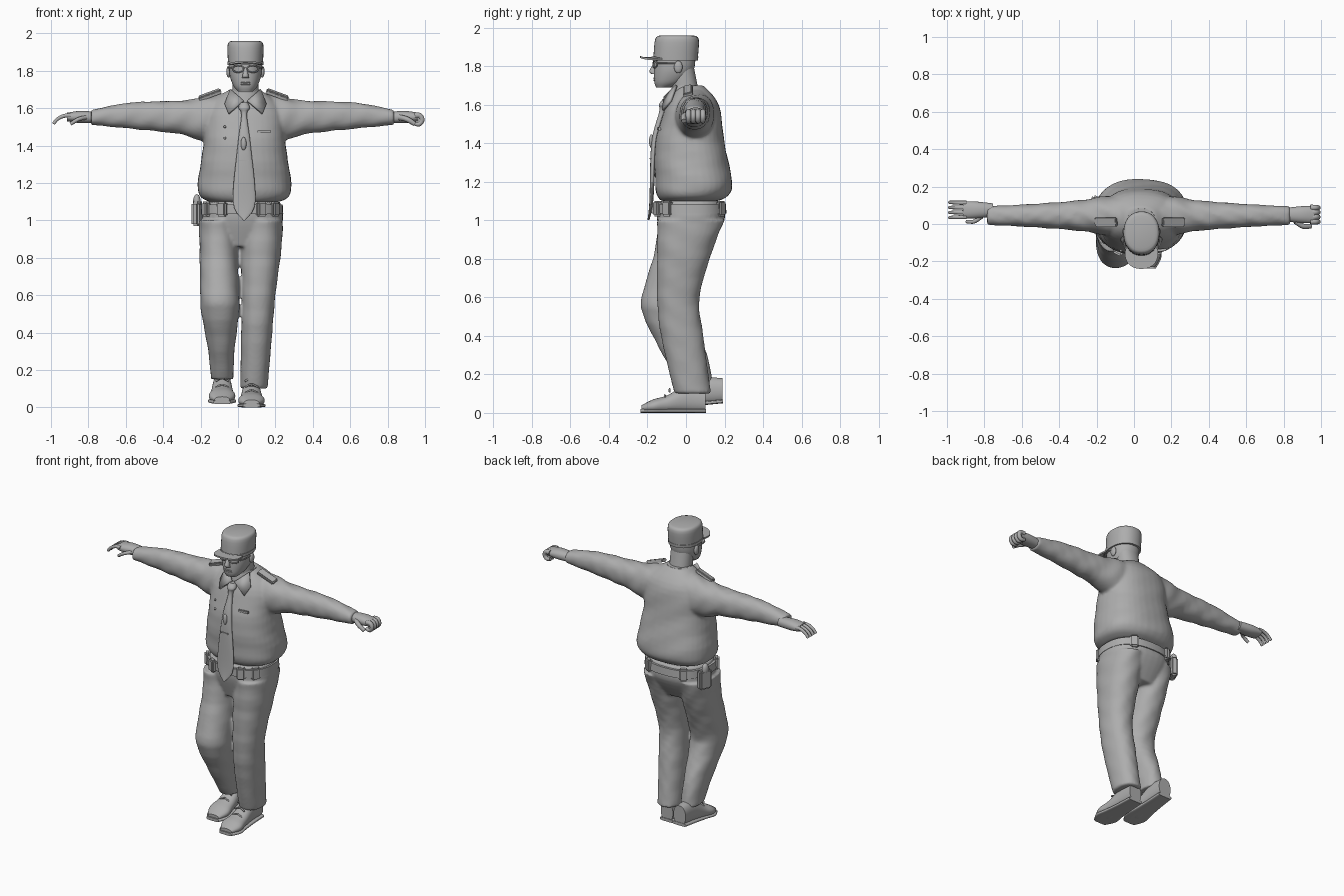
import bpy, bmesh, math
from mathutils import Vector

cube = bpy.data.objects.get("Cube")
if cube:
    bpy.data.objects.remove(cube)

grey = bpy.data.materials.new("plain grey")
grey.use_nodes = True
colour = (.42, .42, .42, 1)
grey.diffuse_color = colour
grey.node_tree.nodes["Principled BSDF"].inputs["Base Color"].default_value = colour

SIDES = (("left", 1), ("right", -1))
HEAD_X = .04      # centre line of head, cap and collar
ARM_X = .025      # centre line between the two hands


def finish(name, bm):
    """Turn a bmesh into a smooth shaded object with sharp creases kept."""
    bmesh.ops.recalc_face_normals(bm, faces=bm.faces)
    mesh = bpy.data.meshes.new(name)
    bm.to_mesh(mesh)
    bm.free()
    mesh.shade_smooth()
    mesh.set_sharp_from_angle(angle=math.radians(45))
    mesh.materials.append(grey)
    obj = bpy.data.objects.new(name, mesh)
    bpy.context.collection.objects.link(obj)
    return obj


def spline(rows, steps=5):
    """Catmull-Rom curve through rows of numbers."""
    rows = [Vector(row) for row in rows]
    padded = [rows[0]] + rows + [rows[-1]]
    result = []
    for before, start, end, after in zip(padded, padded[1:], padded[2:], padded[3:]):
        leave, arrive = (end - before) / 2, (after - start) / 2
        for step in range(steps):
            t = step / steps
            ease = t * t * (3 - 2 * t)
            result.append(start.lerp(end, ease) + leave * t * (1 - t) ** 2 - arrive * t * t * (1 - t))
    return result + [rows[-1]]


def loft(bm, axis, rows, mid, lean=0, power=2.2, folds=0, segments=36):
    """Each row: position on the axis, half width about mid, then low and high of the last axis."""
    rings = []
    for t, half, low, high in spline(rows):
        ring = []
        for k in range(segments):
            angle = math.tau * k / segments
            c, s = math.cos(angle), math.sin(angle)
            swell = 1 + folds * math.sin(45 * t + 2 * math.sin(2 * angle) + 3 * c)
            a = mid + lean * t + half * swell * math.copysign(abs(c) ** (2 / power), c)
            b = (low + high) / 2 + (high - low) / 2 * swell * math.copysign(abs(s) ** (2 / power), s)
            place = {"x": (t, a, b), "y": (a, t, b), "z": (a, b, t)}[axis]
            ring.append(bm.verts.new(place))
        rings.append(ring)
    for lower, upper in zip(rings, rings[1:]):
        for k in range(segments):
            bm.faces.new((lower[k - 1], lower[k], upper[k], upper[k - 1]))
    bm.faces.new(rings[0])
    bm.faces.new(rings[-1])


def solid(name, axis, rows, mid, **options):
    bm = bmesh.new()
    loft(bm, axis, rows, mid, **options)
    return finish(name, bm)


def fuse(obj):
    """Merge overlapping volumes into one soft cloth surface."""
    merge = obj.modifiers.new("merge", "REMESH")
    merge.mode, merge.voxel_size, merge.use_smooth_shade = "VOXEL", .009, True
    soften = obj.modifiers.new("soften", "SMOOTH")
    soften.factor, soften.iterations = .5, 5


def box(name, location, size, rotation=(0, 0, 0)):
    bm = bmesh.new()
    bmesh.ops.create_cube(bm, size=1)
    bmesh.ops.scale(bm, vec=size, verts=bm.verts)
    bmesh.ops.bevel(bm, geom=bm.edges[:], offset=min(size) / 4, segments=2, affect="EDGES")
    obj = finish(name, bm)
    obj.location, obj.rotation_euler = location, rotation


def ball(name, location, size):
    bm = bmesh.new()
    bmesh.ops.create_uvsphere(bm, u_segments=20, v_segments=12, radius=1)
    bmesh.ops.scale(bm, vec=size, verts=bm.verts)
    finish(name, bm).location = location


def tube(name, points, radius, tip=1, closed=False):
    """Round tube along points, tapering towards the tip."""
    curve = bpy.data.curves.new(name, "CURVE")
    curve.dimensions, curve.bevel_depth, curve.bevel_resolution = "3D", radius, 3
    curve.use_fill_caps = True
    path = points if closed else spline(points)
    line = curve.splines.new("POLY")
    line.points.add(len(path) - 1)
    line.use_cyclic_u = closed
    for i, (point, position) in enumerate(zip(line.points, path)):
        point.co = (*position, 1)
        point.radius = 1 + (tip - 1) * i / len(path)
    helper = bpy.data.objects.new(name, curve)
    bm = bmesh.new()
    bm.from_mesh(bpy.data.meshes.new_from_object(helper))
    bpy.data.objects.remove(helper)
    finish(name, bm)


# Jacket: torso and mirrored sleeves in one surface
jacket = bmesh.new()
loft(jacket, "z", [(1.1, .19, -.13, .17), (1.13, .24, -.15, .22), (1.2, .25, -.16, .24), (1.4, .22, -.16, .2),
                   (1.6, .2, -.1, .17), (1.7, .08, -.04, .09)], .035, power=2.4, folds=.008)
sleeve = [(.05, .11, 1.42, 1.69), (.2, .1, 1.42, 1.66), (.33, .08, 1.46, 1.64), (.6, .06, 1.49, 1.63),
          (.81, .05, 1.51, 1.59)]
for side, sign in SIDES:
    loft(jacket, "x", [(ARM_X + sign * reach, *rest) for reach, *rest in sleeve], .045, folds=.03)
fuse(finish("jacket", jacket))

# Trousers: hips, straight left leg and bent right leg
trousers = bmesh.new()
loft(trousers, "z", [(1.1, .2, -.15, .19), (1, .215, -.15, .2), (.86, .16, -.11, .12)], .025, power=2.4)
loft(trousers, "z", [(1, .11, -.15, .2), (.85, .11, -.15, .14), (.6, .09, -.15, .07), (.4, .083, -.13, .09),
                     (.1, .073, -.06, .13)], .08, lean=.05, folds=.015)
loft(trousers, "z", [(1, .1, -.15, .18), (.85, .1, -.16, .13), (.6, .105, -.23, .03), (.5, .1, -.22, .03),
                     (.3, .07, -.12, .11), (.15, .06, -.03, .14)], -.08, lean=-.03, folds=.015)
fuse(finish("trousers", trousers))

# Shoes with soles and laces
last = [(-.23, .04, .01, .04), (-.17, .07, 0, .07), (-.1, .06, 0, .09), (0, .05, 0, .14), (.1, .045, 0, .13)]
for side, mid, shift, pitch in (("left", .072, 0, 0), ("right", -.085, .09, .1)):
    def lift(y):
        return (pitch * (y + .4)) if pitch else 0
    solid(side + "_shoe", "y", [(y + shift, half, low + lift(y), high + lift(y)) for y, half, low, high in last], mid)
    solid(side + "_sole", "y", [(y * 1.03 + shift, half + .005, lift(y), .02 + lift(y)) for y, half, *rest in last],
          mid, power=4)
    for i in range(4):
        y = -.11 + i * .025
        top = .25 + 1.5 * y / 1.2 - .02 + lift(y)
        ends = [(mid + across * .035, y + shift, top - abs(across) * .015) for across in (-1, 0, 1)]
        tube(side + "_lace", ends, .005)

# Neck, head and face
solid("neck", "z", [(1.6, .07, -.07, .08), (1.8, .07, -.08, .04)], HEAD_X)
solid("head", "z", [(1.69, .04, -.155, -.08), (1.72, .065, -.165, -.01), (1.78, .085, -.165, .04),
                    (1.86, .088, -.16, .05)], HEAD_X)
solid("nose", "z", [(1.76, .018, -.18, -.15), (1.775, .016, -.19, -.15), (1.82, .007, -.165, -.15)], HEAD_X)
for lip, height in (("upper_lip", 1.737), ("lower_lip", 1.727)):
    ball(lip, (HEAD_X, -.157, height), (.028, .013, .005))

# Ears, brows and glasses
for side, sign in SIDES:
    ball(side + "_ear", (HEAD_X + sign * .09, -.04, 1.795), (.012, .022, .032))
    eye = HEAD_X + sign * .04
    ball(side + "_brow", (eye, -.153, 1.832), (.025, .012, .005))
    rim = []
    for k in range(20):
        angle = math.tau * k / 20
        x = eye + .03 * math.cos(angle)
        rim.append((x, -.17 + 4 * (x - HEAD_X) ** 2, 1.81 + .018 * math.sin(angle)))
    tube(side + "_lens_rim", rim, .004, closed=True)
    arm = HEAD_X + sign * .09
    tube(side + "_temple", [(arm - sign * .02, -.15, 1.815), (arm, -.12, 1.815), (arm, -.05, 1.815)], .004)
box("glasses_bridge", (HEAD_X, -.17, 1.815), (.022, .008, .008))

# Cap with band and drooping peak
solid("cap_crown", "z", [(1.83, .093, -.17, .06), (1.94, .095, -.16, .066), (1.96, .07, -.13, .03)], HEAD_X)
solid("cap_band", "z", [(1.83, .096, -.173, .062), (1.85, .097, -.173, .064)], HEAD_X)
peak = bmesh.new()
loft(peak, "z", [(height, .088, -.24, -.08) for height in (1.843, 1.853)], HEAD_X)
for vert in peak.verts:
    vert.co.z -= 1.6 * (vert.co.x - HEAD_X) ** 2
finish("cap_peak", peak)

# Collar with two pointed flaps
solid("collar_band", "z", [(1.63, .09, -.085, .11), (1.7, .076, -.07, .083)], HEAD_X)
for side, sign in SIDES:
    flap = bmesh.new()
    corners = ((.01, -.11, 1.64), (.08, -.05, 1.7), (.11, -.08, 1.62), (.09, -.12, 1.57))
    flap.faces.new([flap.verts.new((HEAD_X + sign * x, y, z)) for x, y, z in corners])
    thickness = finish(side + "_collar_flap", flap).modifiers.new("thickness", "SOLIDIFY")
    thickness.thickness, thickness.offset = .014, 0

# Tie, badges and buttons
solid("tie", "z", [(1.63, .02, -.12, -.07), (1.6, .03, -.14, -.09), (1.56, .015, -.14, -.11),
                   (1.4, .035, -.18, -.15), (1.1, .06, -.19, -.17), (1, .005, -.2, -.19)], .033)
box("tie_pin", (.03, -.184, 1.32), (.055, .012, .008))
ball("tie_badge", (.03, -.18, 1.41), (.015, .012, .035))
box("name_plate", (.14, -.14, 1.475), (.07, .014, .018), (0, 0, .1))
for height in (1.44, 1.5):
    ball("pocket_button", (-.07, -.143, height), (.007, .007, .007))

# Shoulder straps
for side, sign in SIDES:
    box(side + "_shoulder_strap", (.03 + sign * .18, .01, 1.672), (.125, .05, .022), (.25, sign * .35, 0))

# Belt, buckle and equipment placed around it
solid("belt", "z", [(1.035, .22, -.163, .21), (1.085, .217, -.163, .207)], .022, power=2.4)
box("buckle", (.03, -.17, 1.06), (.07, .02, .055))
for name, degrees in (("left_front", -62), ("left_side", -38), ("right_front", -118), ("right_side", -148),
                      ("right_rear", 125), ("left_rear", 55)):
    angle = math.radians(degrees)
    spot = (.02 + .225 * math.cos(angle), .023 + .193 * math.sin(angle), 1.06)
    box(name + "_pouch", spot, (.035, .055, .08), (0, 0, angle))
box("holster", (-.215, .11, 1.035), (.045, .085, .13), (0, 0, -.4))
ball("holster_grip", (-.22, .11, 1.1), (.02, .025, .04))

# Hands: the right one open, the left one a fist, with fingers bent joint by joint
palm = [(.78, .035, 1.52, 1.58), (.87, .045, 1.52, 1.585), (.94, .045, 1.53, 1.575)]
for side, sign, middle, curl, radius in (("left", 1, .05, 1.1, .016), ("right", -1, .075, .3, .012)):
    solid(side + "_palm", "x", [(ARM_X + sign * reach, *rest) for reach, *rest in palm], middle)
    for finger in range(4):
        spread = (finger - 1.5) * .025
        joint, angle = Vector((ARM_X + sign * .92, middle + spread, 1.56)), 0
        path = [joint.copy()]
        for bone in range(4):
            joint += Vector((sign * math.cos(angle), (1.1 - curl) * spread, -math.sin(angle))) * .027
            angle += curl
            path.append(joint.copy())
        tube(side + "_finger", path, radius, tip=.7)
    base = Vector((ARM_X + sign * .84, middle - .035, 1.55))
    tube(side + "_thumb", [base, base + Vector((sign * .04, -.027, -.01)),
                           base + Vector((sign * .08, -.027, -.035))], radius, tip=.75)
